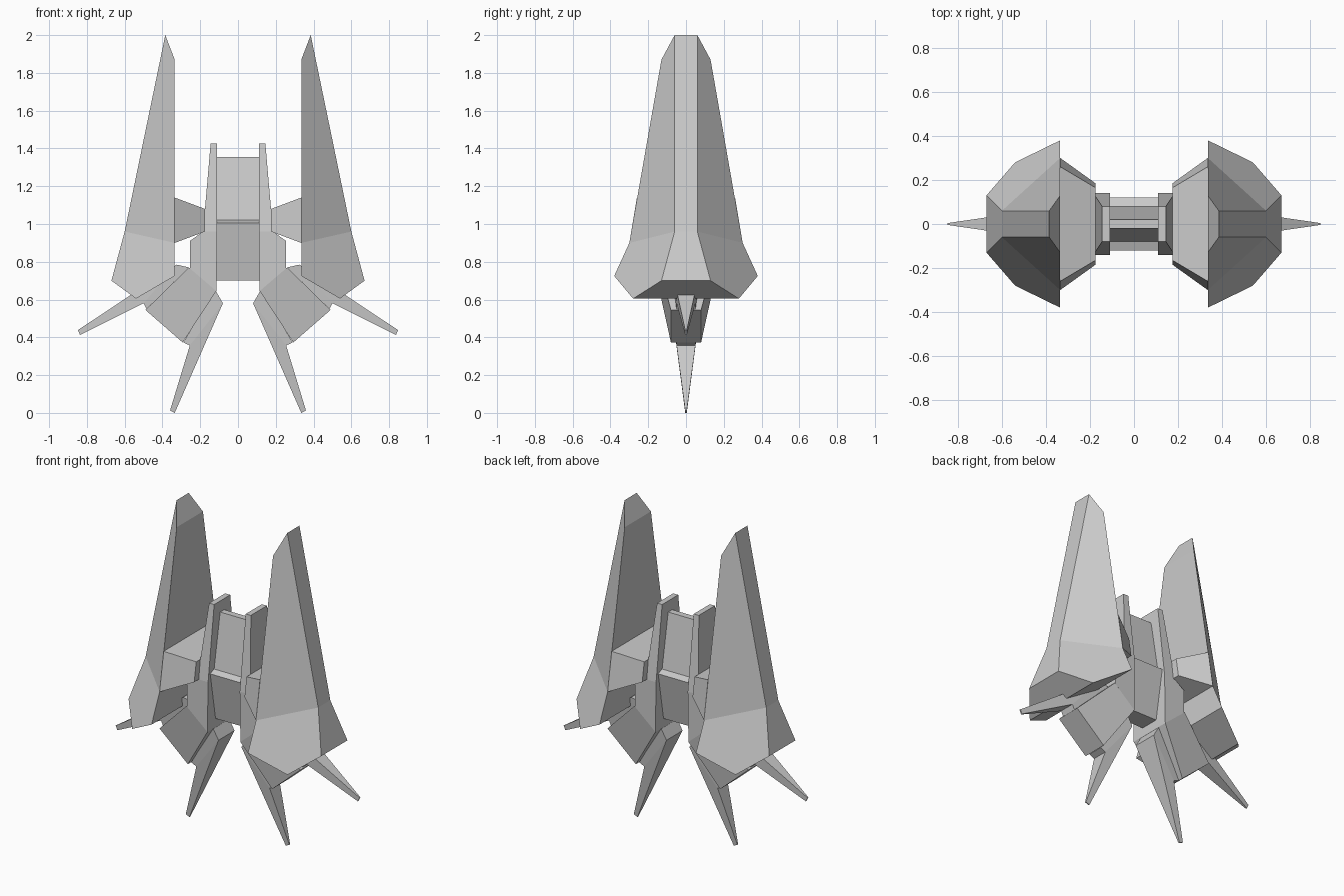
import bpy, bmesh

if "Cube" in bpy.data.objects:
    bpy.data.objects.remove(bpy.data.objects["Cube"])


def slab(name, pts, caps, mirror=True):
    """Front profile of (x, z, half depth) points, built symmetric in y.
    caps lists the point indices of each flat facet on the front and back."""
    bm = bmesh.new()
    front = [bm.verts.new((x, -d, z)) for x, z, d in pts]
    back = [bm.verts.new((x, d, z)) for x, z, d in pts]
    n = len(pts)
    for i in range(n):
        j = (i + 1) % n
        bm.faces.new((front[i], front[j], back[j], back[i]))
    for cap in caps:
        bm.faces.new([front[i] for i in cap])
        bm.faces.new([back[i] for i in reversed(cap)])
    bmesh.ops.recalc_face_normals(bm, faces=bm.faces[:])
    mesh = bpy.data.meshes.new(name)
    bm.to_mesh(mesh)
    bm.free()
    obj = bpy.data.objects.new(name, mesh)
    bpy.context.collection.objects.link(obj)
    if mirror:
        obj.modifiers.new("Mirror", "MIRROR").use_mirror_merge = False
    return obj


# Tall faceted outer wings
slab("wing",
     [(.385, 2.0, .06), (.6, .96, .06), (.67, .70, .13), (.54, .605, .28),
      (.335, .725, .38), (.335, .90, .30), (.335, 1.87, .13)],
     [(0, 1, 5, 6), (1, 2, 3, 4, 5)])

# Tapered arms joining wings to the body
slab("wing_arm",
     [(.335, 1.14, .26), (.335, .90, .30), (.175, .96, .185), (.175, 1.08, .165)],
     [(0, 1, 2, 3)])

# Central body with a ledge at mid height
levels = [(1.355, .02), (1.02, .08), (1.005, .12), (.70, .06)]
body = [(.115, z, d) for z, d in levels] + [(-.115, z, d) for z, d in reversed(levels)]
slab("body", body, [(0, 1, 6, 7), (1, 2, 5, 6), (2, 3, 4, 5)], mirror=False)

# Plates flanking the body
slab("side_plate",
     [(.11, 1.425, .08), (.145, 1.425, .08), (.185, .96, .14), (.255, .91, .14),
      (.255, .765, .14), (.115, .645, .14), (.11, .96, .14)],
     [(0, 1, 2, 6), (2, 3, 4, 5, 6)])

# Splayed thruster blocks
slab("thruster",
     [(.115, .645, .14), (.26, .77, .14), (.49, .545, .08), (.293, .373, .08)],
     [(0, 1, 2, 3)])

# Lower and outer spikes beside each thruster
slab("lower_spike",
     [(.12, .65, .08), (.08, .58, .08), (.335, 0, .004), (.36, .012, .004),
      (.255, .357, .05), (.29, .373, .05)],
     [(1, 2, 3, 4), (0, 1, 4, 5)])
slab("outer_spike",
     [(.26, .77, .08), (.325, .785, .08), (.848, .438, .004), (.836, .412, .004),
      (.50, .58, .05), (.485, .55, .05)],
     [(1, 2, 3, 4), (0, 1, 4, 5)])
